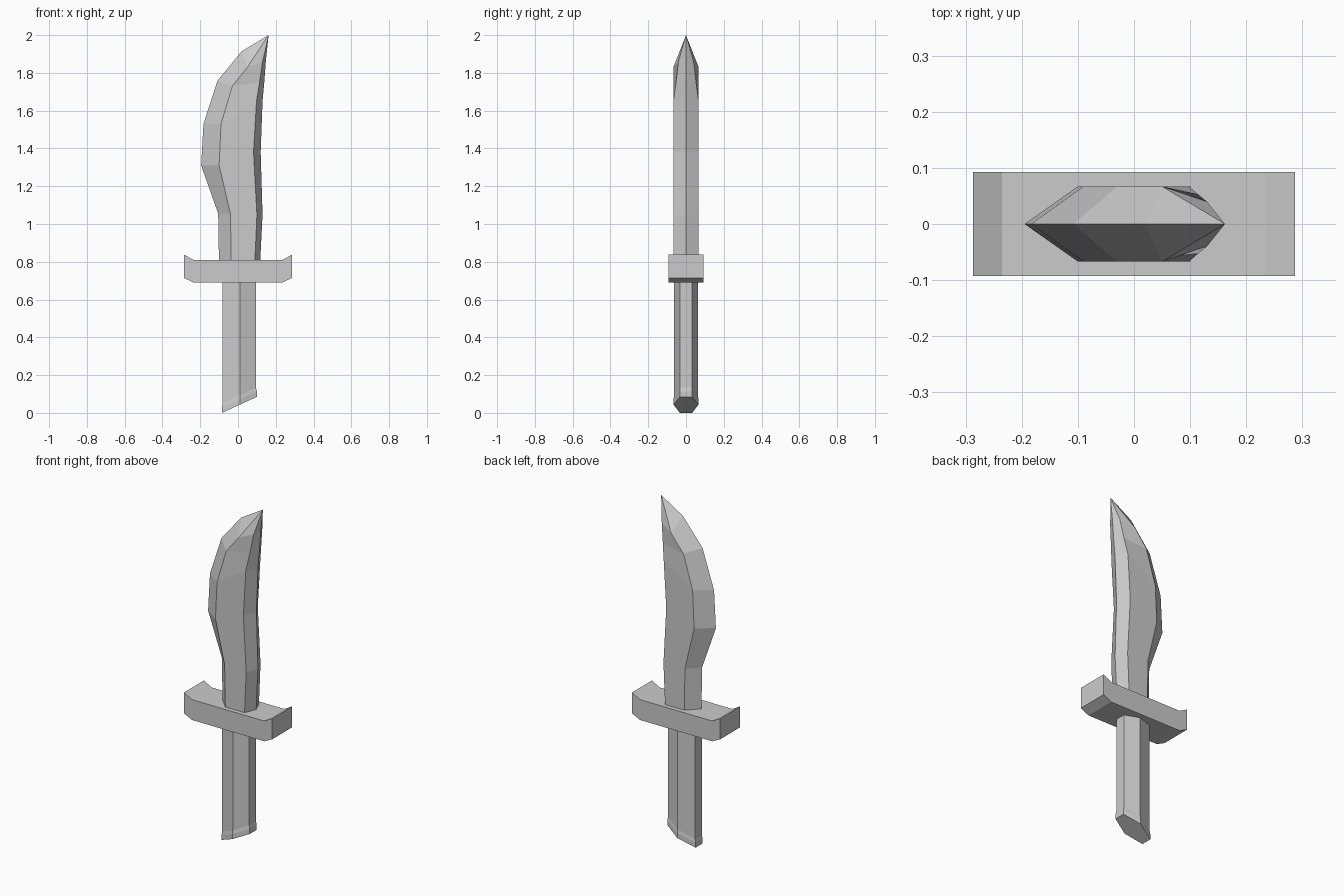
import bpy

if "Cube" in bpy.data.objects:
    bpy.data.objects.remove(bpy.data.objects["Cube"])


def make_object(name, verts, faces):
    mesh = bpy.data.meshes.new(name)
    mesh.from_pydata(verts, [], faces)
    mesh.validate()
    obj = bpy.data.objects.new(name, mesh)
    bpy.context.collection.objects.link(obj)
    return obj


def loft(name, rings, tip=None):
    """Skin equal rings, listed bottom to top, counter-clockwise from above."""
    n = len(rings[0])
    verts = [v for ring in rings for v in ring]
    faces = [tuple(reversed(range(n)))]
    for r in range(len(rings) - 1):
        for i in range(n):
            a, b = r * n + i, r * n + (i + 1) % n
            faces.append((a, b, b + n, a + n))
    top = (len(rings) - 1) * n
    if tip:
        verts.append(tip)
        faces += [(top + i, top + (i + 1) % n, len(verts) - 1) for i in range(n)]
    else:
        faces.append(tuple(range(top, top + n)))
    return make_object(name, verts, faces)


# Blade: cutting edge, cutting bevel, spine bevel, spine ridge as (x, z), spine half-width
T = 0.067
sections = [
    ((-.10, .75), (-.035, .75), (.087, .75), (.115, .75), T),
    ((-.105, 1.055), (-.04, 1.055), (.10, 1.05), (.13, 1.05), T),
    ((-.195, 1.31), (-.10, 1.31), (.082, 1.38), (.12, 1.38), T),
    ((-.183, 1.53), (-.09, 1.53), (.098, 1.65), (.13, 1.65), T),
    ((-.108, 1.76), (-.03, 1.73), (.114, 1.75), (.14, 1.76), .053),
    ((.02, 1.915), (.05, 1.83), (.13, 1.86), (.148, 1.87), .04),
]
rings = []
for e, c, s, r, w in sections:
    rings.append([(e[0], 0, e[1]), (c[0], -T, c[1]), (s[0], -w, s[1]),
                  (r[0], 0, r[1]), (s[0], w, s[1]), (c[0], T, c[1])])
loft("blade", rings, tip=(.162, 0, 2.0))

# Guard: upturned bar profile extruded through its depth
half = [(.235, .69), (.287, .715), (.287, .838), (.235, .81)]
profile = half + [(-x, z) for x, z in reversed(half)]
n = len(profile)
verts = [(x, y, z) for y in (-.093, .093) for x, z in profile]
faces = [tuple(range(n)), tuple(reversed(range(n, 2 * n)))]
faces += [(i, i + n, (i + 1) % n + n, (i + 1) % n) for i in range(n)]
make_object("guard", verts, faces)


# Handle: six-sided grip with a slanted, slightly flared end
def grip_ring(flare, slant, z):
    pts = [(-.081, -.031), (.01, -.063), (.095, -.031),
           (.095, .031), (.01, .063), (-.081, .031)]
    return [(.008 + (x - .008) * flare, y * flare, z + (x + .081) * slant)
            for x, y in pts]


loft("handle", [grip_ring(1.05, .48, 0), grip_ring(1.05, .48, .03),
                grip_ring(1.0, .48, .05), grip_ring(1.0, 0, .74)])
